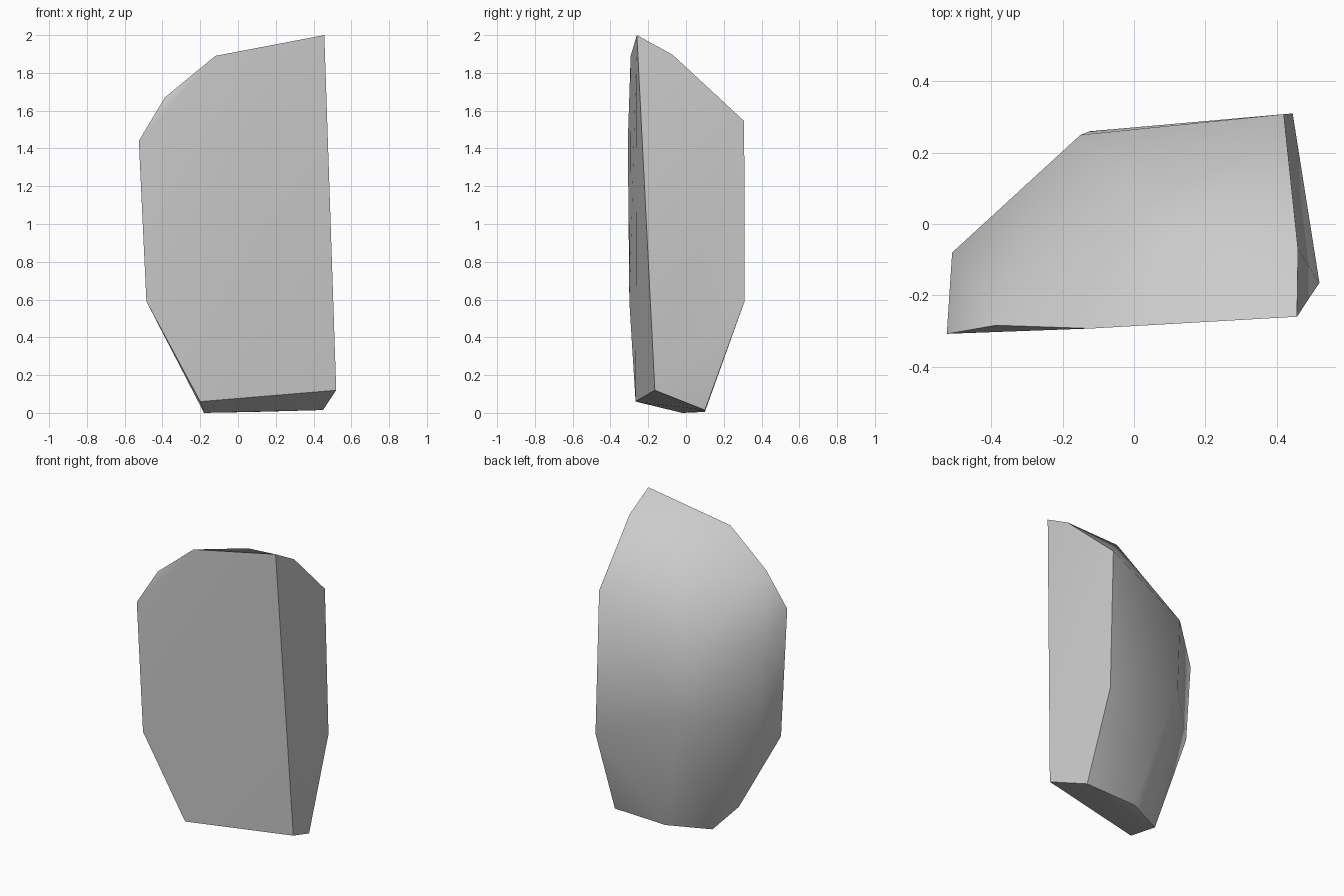
import bpy
import bmesh
import math

cube = bpy.data.objects.get("Cube")
if cube:
    bpy.data.objects.remove(cube, do_unlink=True)

# One plain stone colour
stone = bpy.data.materials.new("stone_grey")
stone.use_nodes = True
colour = (0.6, 0.6, 0.6, 1.0)
stone.diffuse_color = colour
stone.node_tree.nodes["Principled BSDF"].inputs["Base Color"].default_value = colour

# Corner points of the chipped slab, grouped by the side they shape
front_rim = [(-0.525, -0.308, 1.44), (-0.485, -0.30, 0.59), (-0.20, -0.267, 0.06),
             (0.52, -0.165, 0.12), (0.457, -0.26, 2.0), (-0.12, -0.293, 1.89),
             (-0.387, -0.284, 1.67)]
side_rim = [(0.45, 0.10, 0.015), (0.445, 0.31, 0.59), (0.42, 0.308, 1.545),
            (0.46, -0.07, 1.895)]
back_bulge = [(-0.15, 0.25, 1.3), (-0.124, 0.26, 0.81),
              (-0.51, -0.08, 1.26), (-0.475, -0.08, 0.74)]
crown = [(0.10, -0.04, 1.86)]
base = [(-0.18, -0.02, 0.0), (0.08, 0.10, 0.005)]

# Wrap the corners in a convex shell
bm = bmesh.new()
for corner in front_rim + side_rim + back_bulge + crown + base:
    bm.verts.new(corner)
hull = bmesh.ops.convex_hull(bm, input=bm.verts)
loose = {g for g in hull["geom_interior"] + hull["geom_unused"]
         if isinstance(g, bmesh.types.BMVert)}
bmesh.ops.delete(bm, geom=list(loose), context='VERTS')
bmesh.ops.recalc_face_normals(bm, faces=bm.faces)

mesh = bpy.data.meshes.new("rock_slab")
bm.to_mesh(mesh)
bm.free()
mesh.materials.append(stone)
rock = bpy.data.objects.new("rock_slab", mesh)
bpy.context.collection.objects.link(rock)

# Soft back, crisp broken edges
bpy.context.view_layer.objects.active = rock
rock.select_set(True)
bpy.ops.object.shade_smooth_by_angle(angle=math.radians(50))
